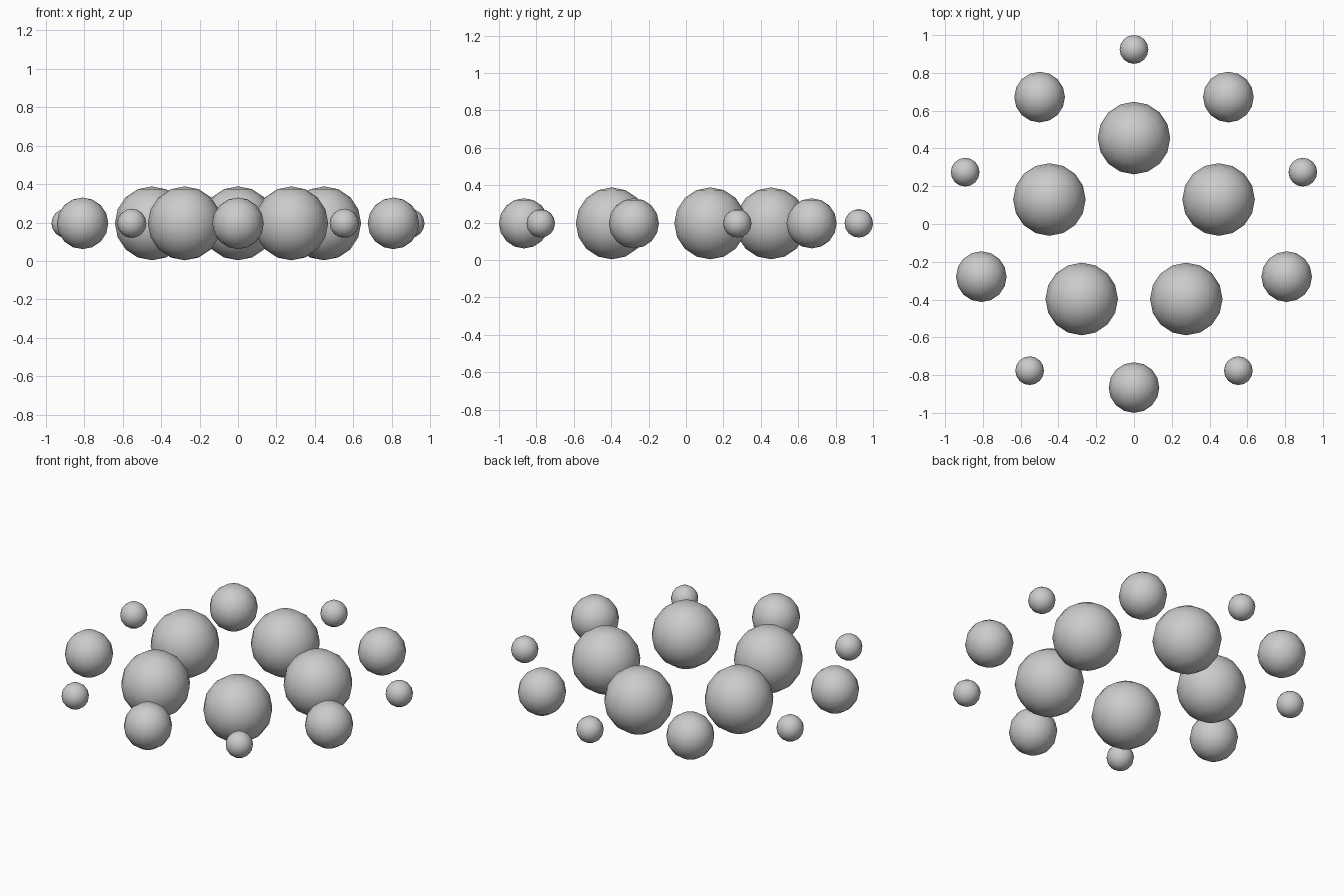
import bpy
from math import sin, cos, pi

if "Cube" in bpy.data.objects:
    bpy.data.objects.remove(bpy.data.objects["Cube"])

CY, CZ = -0.016, 0.196


def ring(name, dist, radius, start):
    # five equal balls spaced evenly around the centre
    for i in range(5):
        a = start + i * 2 * pi / 5
        bpy.ops.mesh.primitive_uv_sphere_add(
            segments=16, ring_count=8, radius=radius,
            location=(dist * cos(a), CY + dist * sin(a), CZ))
        ob = bpy.context.object
        ob.name = f"{name}_{i + 1}"
        bpy.ops.object.shade_smooth()


ring("large_ball", 0.471, 0.192, pi / 2)
ring("medium_ball", 0.850, 0.134, -pi / 2)
ring("small_ball", 0.940, 0.076, pi / 2)
